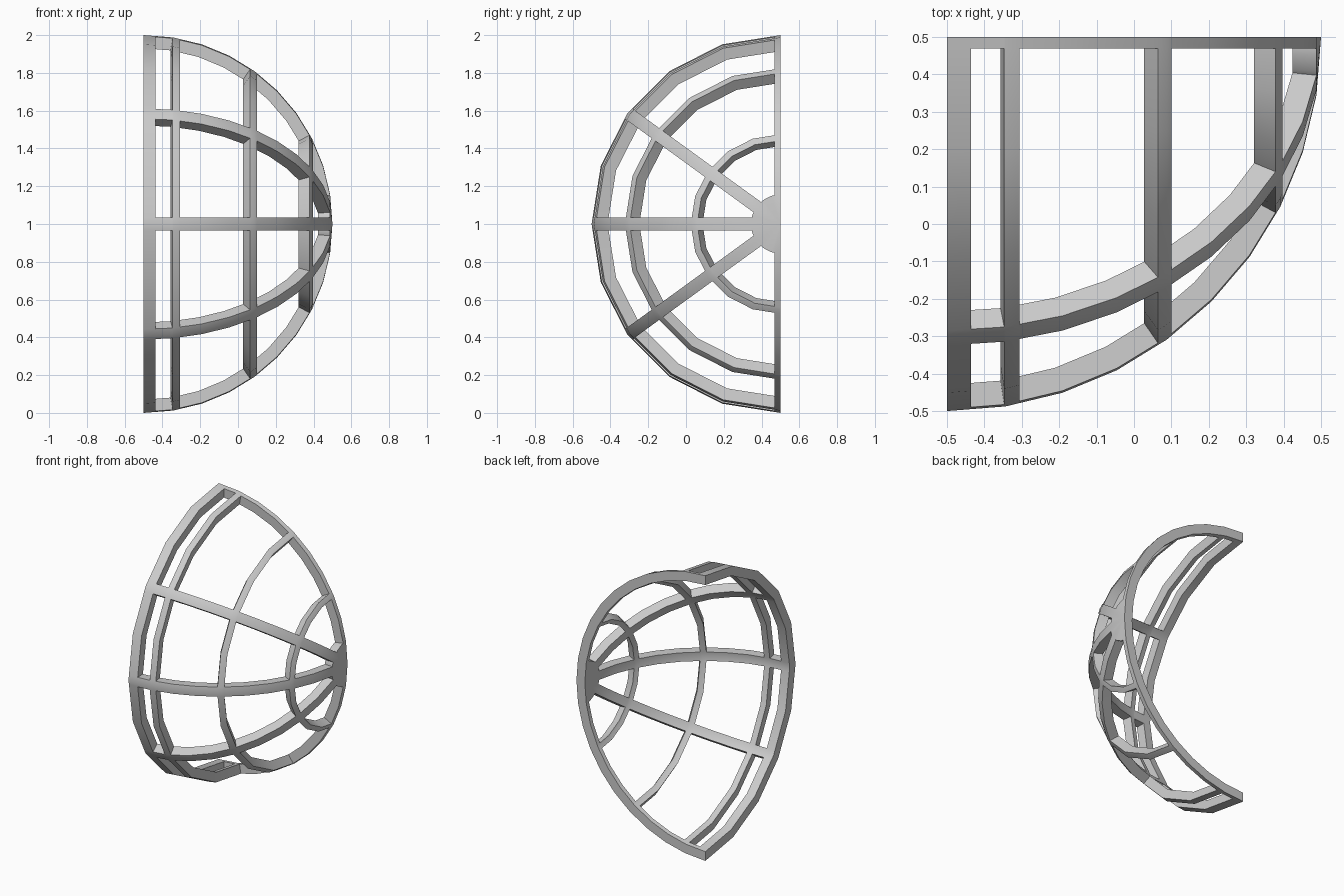
import bpy, bmesh
from math import sin, cos, asin, radians, degrees, floor
from mathutils import Vector

if "Cube" in bpy.data.objects:
    bpy.data.objects.remove(bpy.data.objects["Cube"])

CENTER = Vector((-0.5, 0.5, 1.0))   # centre of the quarter sphere, axis along x
INNER = 0.935                        # inner shell scale
RIB_HALF, RIM = 0.034, 0.031         # half rib width, edge strip width


def facet(angle, step):
    """(cos, sin) on a regular polygon with vertices every `step` degrees."""
    k = floor(angle / step + 1e-6)
    t = angle / step - k
    a, b = radians(k * step), radians((k + 1) * step)
    return cos(a) * (1 - t) + cos(b) * t, sin(a) * (1 - t) + sin(b) * t


def point(theta, lon):
    x, r = facet(theta, 9)
    c, s = facet(lon, 18)
    return CENTER + Vector((x, -r * c, r * s))


def columns(theta):
    """Longitudes of the grid lines; ribs keep a constant width."""
    r = facet(theta, 9)[1]
    d, e = degrees(asin(RIB_HALF / r)), degrees(asin(RIM / r))
    half = [0, d, 18, 36 - d, 36, 36 + d, 54, 72, 90 - e, 90]
    return [-a for a in reversed(half[1:])] + half


# Grid lines from the pole to the open edge, and the bands that are solid
thetas = [9, 18, 26.2, 27, 28.4, 36, 45, 53.1, 54, 55.6,
          63, 72, 78.8, 81, 81.2, 86.3, 90]
hoops = [(26.2, 28.4), (53.1, 55.6), (78.8, 81.2), (86.3, 90)]
rib_half_cols = {0, 3, 4, 8}
n_half = 9

bm = bmesh.new()
grid = [[bm.verts.new(point(t, a)) for a in columns(t)] for t in thetas]

# Hub cap around the pole
pole = bm.verts.new(point(0, 0))
for j in range(2 * n_half):
    bm.faces.new((pole, grid[0][j], grid[0][j + 1]))

# Ribs and hoops
for i in range(len(thetas) - 1):
    mid = (thetas[i] + thetas[i + 1]) / 2
    hoop = any(a < mid < b for a, b in hoops)
    for j in range(2 * n_half):
        k = j - n_half if j >= n_half else n_half - 1 - j
        if hoop or k in rib_half_cols:
            bm.faces.new((grid[i][j], grid[i + 1][j],
                          grid[i + 1][j + 1], grid[i][j + 1]))
bmesh.ops.delete(bm, geom=[v for v in bm.verts if not v.link_faces], context='VERTS')

# Thicken radially toward the centre
outer_faces = bm.faces[:]
boundary = [e for e in bm.edges if e.is_boundary]
inner = {v: bm.verts.new(CENTER + (v.co - CENTER) * INNER) for v in bm.verts[:]}
for f in outer_faces:
    bm.faces.new([inner[v] for v in reversed(f.verts)])
for e in boundary:
    a, b = e.verts
    bm.faces.new((a, b, inner[b], inner[a]))
bmesh.ops.recalc_face_normals(bm, faces=bm.faces[:])

mesh = bpy.data.meshes.new("dome_lattice")
bm.to_mesh(mesh)
bm.free()
dome = bpy.data.objects.new("dome_lattice", mesh)
bpy.context.collection.objects.link(dome)
bpy.context.view_layer.objects.active = dome
dome.select_set(True)
bpy.ops.object.shade_smooth_by_angle(angle=radians(30))
